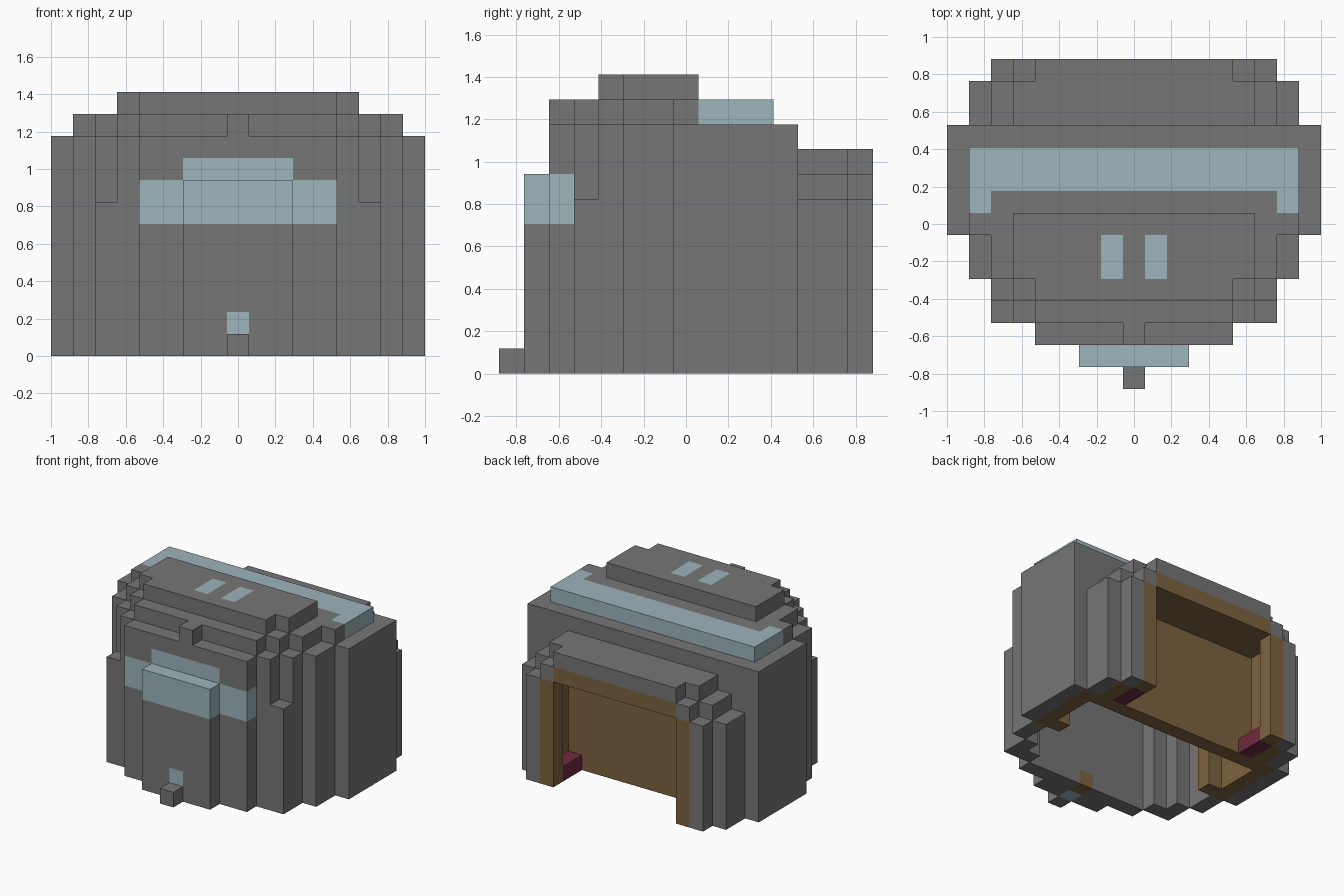
import bpy
import bmesh
from mathutils import Vector

if "Cube" in bpy.data.objects:
    bpy.data.objects.remove(bpy.data.objects["Cube"], do_unlink=True)

U = 2 / 17                 # edge of one block
MID = 8                    # middle column of the 17-wide grid


def material(name, rgb):
    m = bpy.data.materials.new(name)
    m.use_nodes = True
    m.diffuse_color = (*rgb, 1)
    m.node_tree.nodes["Principled BSDF"].inputs["Base Color"].default_value = (*rgb, 1)
    return m


grey = material("grey", (0.18, 0.18, 0.18))
pale_blue = material("pale blue", (0.34, 0.46, 0.50))
brown = material("brown", (0.21, 0.125, 0.05))
dark_red = material("dark red", (0.165, 0.023, 0.052))

blocks = {}                # grid cell -> part name


def fill(part, half, rows, top, base=0, inner=0):
    """Symmetric run of blocks: inner <= |column| <= half, rows and layers inclusive.
    With part None the blocks are carved away."""
    for c in range(-half, half + 1):
        if abs(c) < inner:
            continue
        for j in range(rows[0], rows[1] + 1):
            for k in range(base, top + 1):
                if part:
                    blocks[c + MID, j, k] = part
                else:
                    blocks.pop((c + MID, j, k), None)


# Outer shell, front to back: half width, rows, top layer
SHELL = [
    (0, (0, 0), 0), (2, (1, 1), 7),
    (4, (2, 2), 9), (0, (2, 2), 10),
    (6, (3, 3), 6), (5, (3, 3), 9), (4, (3, 3), 10),
    (6, (4, 4), 9), (5, (4, 4), 10), (4, (4, 4), 11),
    (7, (5, 6), 9), (6, (5, 6), 10),
    (8, (7, 11), 9), (7, (7, 10), 10), (5, (5, 7), 11),
    (7, (12, 13), 6), (6, (12, 13), 7), (5, (12, 13), 8),
    (6, (14, 14), 6), (5, (14, 14), 7), (4, (14, 14), 8),
]
for half, rows, top in SHELL:
    fill("shell", half, rows, top)

# Hollow front chamber, open underneath
for half, rows in ((4, (3, 3)), (5, (4, 4)), (6, (5, 6)), (5, (7, 7)), (6, (8, 10))):
    fill(None, half, rows, 8)

# Brown lining: side walls, partition, rear frame and ceiling
fill("lining", 7, (7, 10), 6, inner=7)
fill("lining", 6, (7, 7), 6, inner=6)
fill("lining", 7, (11, 11), 6)
fill("lining", 6, (12, 13), 6)
fill("lining", 5, (12, 13), 7, base=7)
fill("lining", 5, (14, 14), 6)
fill("lining", 4, (14, 14), 7, base=7)
fill("lining", 0, (2, 2), 0)

# Rear chamber with its narrower opening
fill(None, 5, (12, 13), 6)
fill(None, 4, (14, 14), 6)
fill("rear_corner_blocks", 5, (12, 13), 0, inner=5)

# Pale visor, mouth, crown band and crown slots
fill("visor", 4, (2, 2), 7, base=6)
fill("visor", 2, (1, 1), 7, base=6)
fill("visor", 2, (2, 2), 8, base=8)
fill("mouth", 0, (1, 1), 1)
fill("crown_band", 7, (9, 10), 10, base=10)
fill("crown_band", 7, (8, 8), 10, base=10, inner=7)
fill("crown_slots", 1, (5, 6), 11, base=11, inner=1)

AXES = (Vector((1, 0, 0)), Vector((0, 1, 0)), Vector((0, 0, 1)))


def build(part, mat):
    """Skin the outside of one part, then merge the flat block faces."""
    bm = bmesh.new()
    for cell, owner in blocks.items():
        if owner != part:
            continue
        centre = Vector(cell) + Vector((0.5, 0.5, 0.5))
        for a in range(3):
            for sign in (-1, 1):
                normal = AXES[a] * sign
                neighbour = tuple(int(v) for v in Vector(cell) + normal)
                if neighbour in blocks:
                    continue
                s = AXES[(a + 1) % 3] * 0.5
                t = AXES[(a + 2) % 3] * 0.5 * sign
                mid = centre + normal * 0.5
                corners = (mid - s - t, mid + s - t, mid + s + t, mid - s + t)
                bm.faces.new([bm.verts.new((p - Vector((8.5, 7.5, 0))) * U)
                              for p in corners])
    bmesh.ops.remove_doubles(bm, verts=bm.verts, dist=U / 100)
    bmesh.ops.dissolve_limit(bm, angle_limit=0.01, verts=bm.verts, edges=bm.edges)
    mesh = bpy.data.meshes.new(part)
    bm.to_mesh(mesh)
    bm.free()
    mesh.materials.append(mat)
    bpy.context.collection.objects.link(bpy.data.objects.new(part, mesh))


for part, mat in (("shell", grey), ("lining", brown), ("rear_corner_blocks", dark_red),
                  ("visor", pale_blue), ("mouth", pale_blue),
                  ("crown_band", pale_blue), ("crown_slots", pale_blue)):
    build(part, mat)
